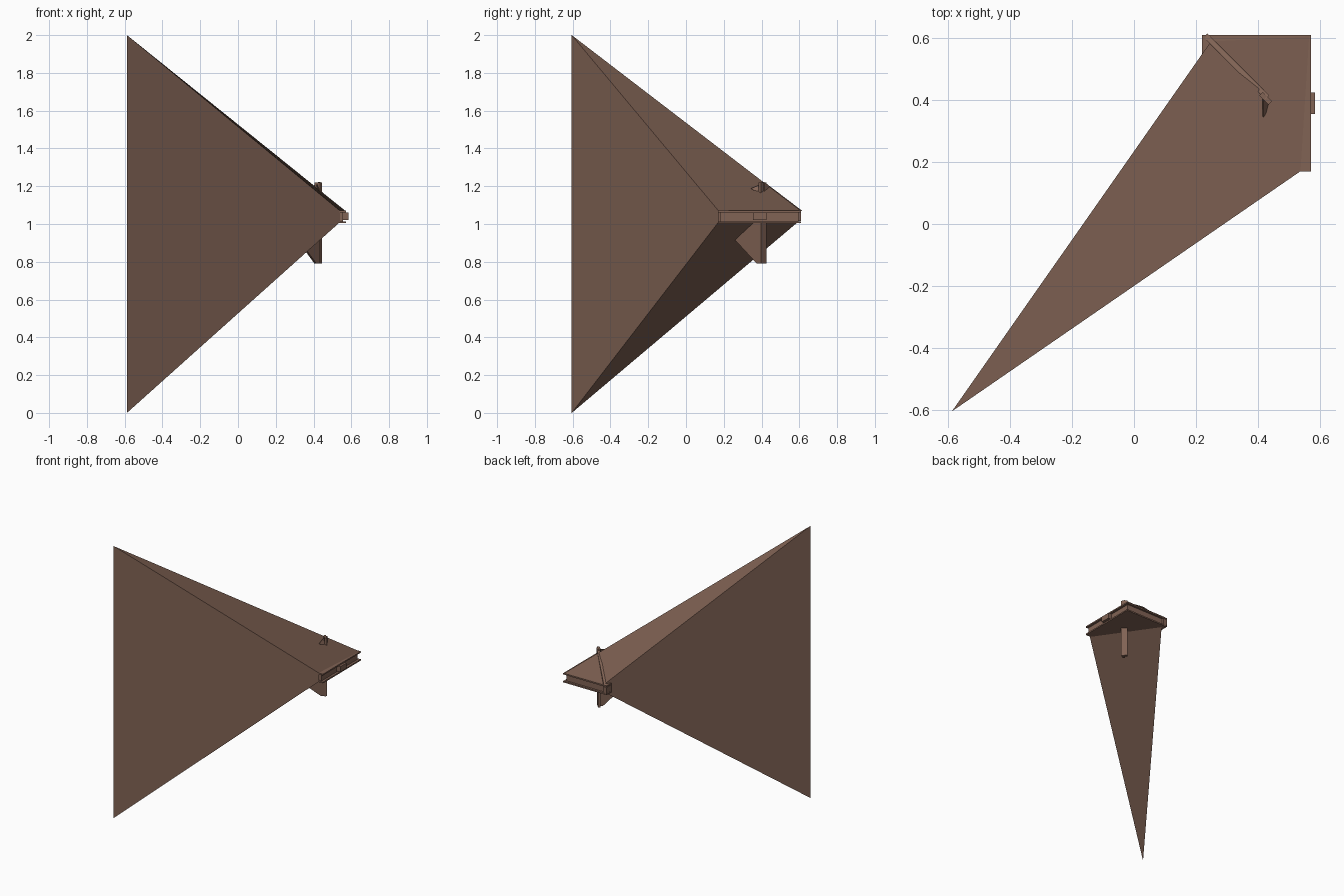
import bpy, math
from mathutils import Matrix, Vector

if "Cube" in bpy.data.objects:
    bpy.data.objects.remove(bpy.data.objects["Cube"])

brown = bpy.data.materials.new("warm_brown")
brown.diffuse_color = (0.22, 0.125, 0.09, 1)
brown.use_nodes = True
brown.node_tree.nodes["Principled BSDF"].inputs["Base Color"].default_value = brown.diffuse_color


def mesh_part(name, verts, faces):
    me = bpy.data.meshes.new(name)
    me.from_pydata(verts, [], faces)
    me.materials.append(brown)
    ob = bpy.data.objects.new(name, me)
    bpy.context.collection.objects.link(ob)
    return ob


def prism(name, outline, z0, z1):
    """Vertical prism over a counter-clockwise outline."""
    n = len(outline)
    verts = [(x, y, z) for z in (z0, z1) for x, y in outline]
    faces = [tuple(reversed(range(n))), tuple(range(n, 2 * n))]
    faces += [(i, (i + 1) % n, n + (i + 1) % n, n + i) for i in range(n)]
    return mesh_part(name, verts, faces)


def box(name, x0, x1, y0, y1, z0, z1):
    return prism(name, [(x0, y0), (x1, y0), (x1, y1), (x0, y1)], z0, z1)


def slab(name, points, offset):
    """Thin flat plate: a polygon extruded by an offset vector."""
    n = len(points)
    pts = [Vector(p) for p in points]
    verts = pts + [p + Vector(offset) for p in pts]
    faces = [tuple(reversed(range(n))), tuple(range(n, 2 * n))]
    faces += [(i, (i + 1) % n, n + (i + 1) % n, n + i) for i in range(n)]
    return mesh_part(name, verts, faces)


# Large wedge fanning out from the corner bracket to a tall vertical edge
tall_top, tall_bottom = (-0.588, -0.605, 2.0), (-0.588, -0.605, 0.0)
right_end, corner, left_end = (0.54, 0.172), (0.568, 0.608), (0.25, 0.592)
LOW, HIGH = 1.01, 1.07
mesh_part("wedge",
          [tall_top, tall_bottom]
          + [(*p, HIGH) for p in (right_end, corner, left_end)]
          + [(*p, LOW) for p in (right_end, corner, left_end)],
          [(0, 2, 3, 4), (5, 1, 7, 6), (0, 1, 5, 2), (1, 0, 4, 7)])

# Corner bracket: two thin flanges joined by a recessed core
flange = [(0.535, 0.17), (0.572, 0.17), (0.572, 0.61), (0.22, 0.61), (0.22, 0.54)]
core = [(0.53, 0.18), (0.555, 0.18), (0.555, 0.595), (0.235, 0.595), (0.235, 0.55)]
prism("upper_flange", flange, HIGH - 0.008, HIGH + 0.002)
prism("lower_flange", flange, LOW - 0.006, LOW + 0.004)
prism("bracket_core", core, LOW, HIGH - 0.004)

# Side stud and end cap on the bracket
box("side_stud", 0.55, 0.585, 0.355, 0.425, 1.02, 1.06)
box("end_cap", 0.22, 0.25, 0.545, 0.61, 1.015, 1.06)

# Upright post turned to face the corner
post = [(0.405, 0.415), (0.435, 0.385), (0.446, 0.396), (0.416, 0.426)]
prism("post", post, 0.79, 1.22)

# Small tilted tab at the post top and the brace running down to the bracket end
slab("top_tab", [(0.415, 0.345, 1.185), (0.44, 0.392, 1.15), (0.415, 0.42, 1.215)],
     (0.004, 0.0, 0.004))
slab("brace", [(0.225, 0.603, 1.07), (0.425, 0.403, 1.222), (0.425, 0.403, 1.07)],
     (0.012, 0.012, 0))

# Triangular fin under the wedge
slab("lower_fin", [(0.425, 0.40, 0.79), (0.425, 0.40, 1.01), (0.385, 0.355, 1.01),
                   (0.31, 0.265, 0.92), (0.405, 0.385, 0.79)], (0.01, -0.01, 0))
